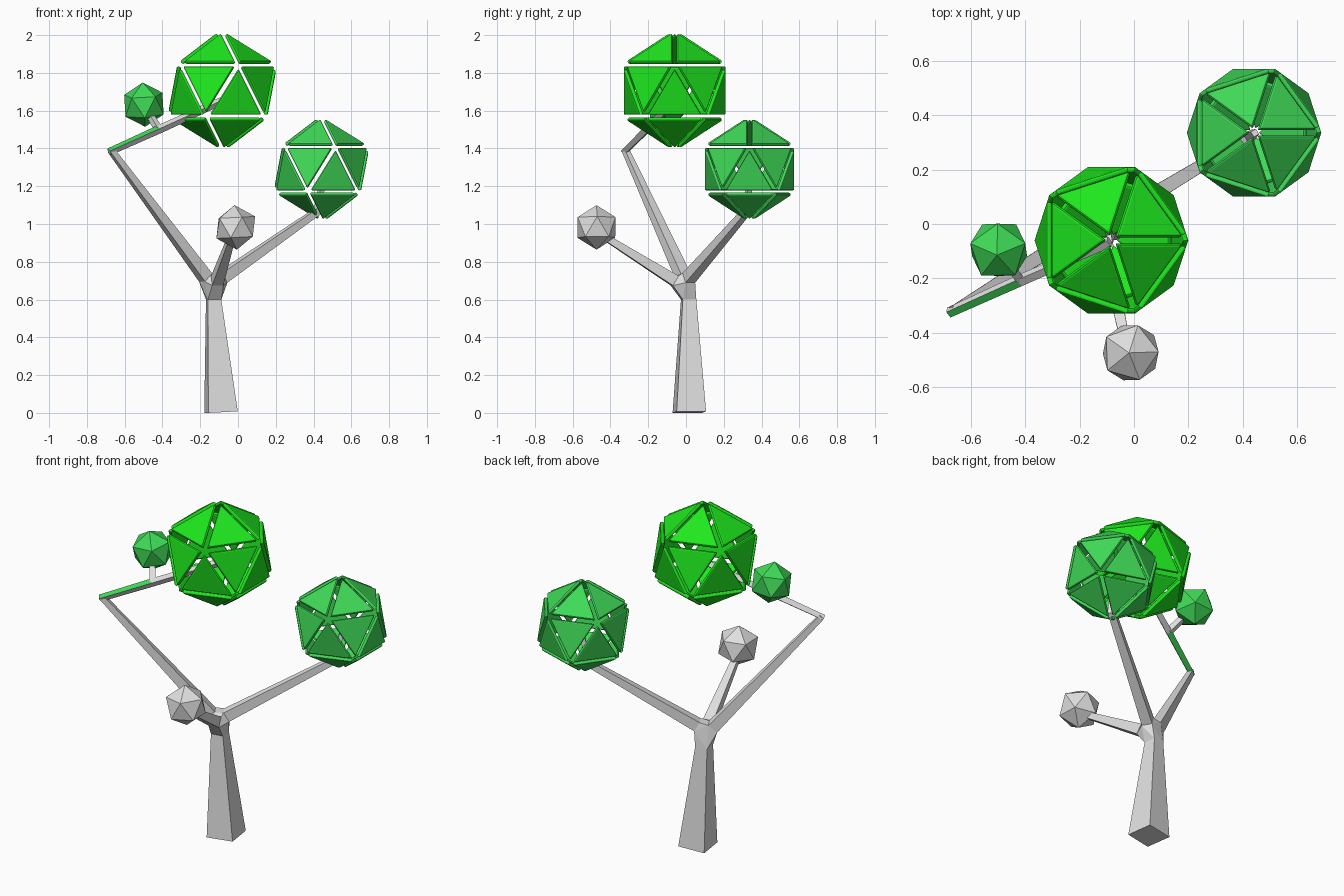
import bpy, bmesh, math
from mathutils import Vector, Matrix, Euler

if "Cube" in bpy.data.objects:
    bpy.data.objects.remove(bpy.data.objects["Cube"])


def material(name, rgb):
    m = bpy.data.materials.new(name)
    m.diffuse_color = (*rgb, 1)
    m.use_nodes = True
    m.node_tree.nodes["Principled BSDF"].inputs["Base Color"].default_value = m.diffuse_color
    return m


GREY = material("bark grey", (0.74, 0.74, 0.74))
BRIGHT = material("bright green", (0.013, 0.80, 0.013))
LEAF = material("leaf green", (0.05, 0.70, 0.095))


def finish(name, bm, mats):
    bmesh.ops.recalc_face_normals(bm, faces=bm.faces[:])
    me = bpy.data.meshes.new(name)
    bm.to_mesh(me)
    bm.free()
    for m in mats:
        me.materials.append(m)
    ob = bpy.data.objects.new(name, me)
    bpy.context.collection.objects.link(ob)
    return ob


def square(center, direction, width, turn=0.0):
    """Four corners of a square section across the given direction."""
    d = Vector(direction).normalized()
    side = d.cross(Vector((0, 0, 1))).normalized()
    up = side.cross(d)
    r = width / math.sqrt(2)
    angles = [math.radians(turn + 45 + 90 * i) for i in range(4)]
    return [Vector(center) + (side * math.cos(a) + up * math.sin(a)) * r for a in angles]


def loft(name, rings, green_segment=None):
    """Four-sided tapered limb; one stretch may have green top and bottom faces."""
    bm = bmesh.new()
    loops = [[bm.verts.new(p) for p in ring] for ring in rings]
    for s, (a, b) in enumerate(zip(loops, loops[1:])):
        for i in range(4):
            j = (i + 1) % 4
            f = bm.faces.new((a[i], a[j], b[j], b[i]))
            if s == green_segment and i in (0, 2):
                f.material_index = 1
    bm.faces.new(loops[0])
    bm.faces.new(loops[-1])
    return finish(name, bm, [GREY, LEAF] if green_segment is not None else [GREY])


def limb_rings(points, widths, turn=0.0):
    pts = [Vector(p) for p in points]
    rings = []
    for i, p in enumerate(pts):
        before = (p - pts[i - 1]).normalized() if i else Vector()
        after = (pts[i + 1] - p).normalized() if i < len(pts) - 1 else Vector()
        rings.append(square(p, before + after, widths[i], turn))
    return rings


def ball(name, center, radius, mat, rot=(0, 0, 0)):
    bm = bmesh.new()
    mtx = Matrix.Translation(center) @ Euler([math.radians(a) for a in rot]).to_matrix().to_4x4()
    bmesh.ops.create_icosphere(bm, subdivisions=1, radius=radius, matrix=mtx)
    return finish(name, bm, [mat])


def panel_ball(name, center, scale, mat):
    """Hollow icosahedron of twenty separate thick triangular panels."""
    radius, gap, thick = 0.327 * scale, 0.0175 * scale, 0.023 * scale
    src, bm = bmesh.new(), bmesh.new()
    bmesh.ops.create_icosphere(src, subdivisions=1, radius=radius)
    for f in src.faces:
        c = f.calc_center_median()
        n = c.normalized()
        corners = [v.co - (v.co - c).normalized() * 2 * gap for v in f.verts]
        top = [bm.verts.new(p) for p in corners]
        low = [bm.verts.new(p - n * thick) for p in corners]
        bm.faces.new(top)
        bm.faces.new(low[::-1])
        for i in range(3):
            j = (i + 1) % 3
            bm.faces.new((top[i], low[i], low[j], top[j]))
    src.free()
    ob = finish(name, bm, [mat])
    ob.location = center
    bev = ob.modifiers.new("soft edges", 'BEVEL')
    bev.width = 0.008 * scale
    bev.segments = 2
    return ob


# Trunk: slightly turned square, tapering upward
def trunk_ring(x, y, z, w):
    return [Vector((x, y, z)) + Matrix.Rotation(math.radians(8), 3, 'Z') @ Vector((sx * w / 2, sy * w / 2, 0))
            for sx, sy in ((-1, -1), (1, -1), (1, 1), (-1, 1))]


trunk_top = trunk_ring(-0.129, 0.014, 0.60, 0.072)
base = trunk_ring(-0.09, 0.0175, 0.0, 0.157)
base[1].z = base[2].z = 0.008
loft("trunk", [base, trunk_top])

# Limbs
left = limb_rings([(-0.17, -0.012, 0.715), (-0.672, -0.32, 1.39)], [0.062, 0.03])
right = limb_rings([(-0.085, 0.015, 0.715), (0.425, 0.322, 1.07), (0.445, 0.335, 1.22)],
                   [0.06, 0.038, 0.022])
front = limb_rings([(-0.11, -0.06, 0.70), (-0.035, -0.42, 0.925)], [0.06, 0.034])
loft("left_branch", left)
loft("left_branch_tip", limb_rings([(-0.682, -0.326, 1.382), (-0.42, -0.208, 1.50), (-0.09, -0.065, 1.65)],
                                   [0.028, 0.032, 0.03], turn=-30), green_segment=0)
loft("right_branch", right)
loft("front_branch", front)
loft("twig", limb_rings([(-0.42, -0.205, 1.50), (-0.48, -0.12, 1.60)], [0.032, 0.028]))

# Fork where the limbs leave the trunk
bm = bmesh.new()
for p in trunk_top + left[0] + right[0] + front[0]:
    bm.verts.new(p)
bmesh.ops.convex_hull(bm, input=bm.verts[:])
bmesh.ops.delete(bm, geom=[v for v in bm.verts if not v.link_faces], context='VERTS')
finish("fork", bm, [GREY])

# Foliage and bud balls
panel_ball("large_crown", (-0.083, -0.06, 1.706), 1.0, BRIGHT)
panel_ball("side_crown", (0.442, 0.336, 1.29), 0.875, LEAF)
ball("small_crown", (-0.498, -0.095, 1.632), 0.119, LEAF, (8, -6, 18))
ball("grey_bud", (-0.012, -0.474, 0.982), 0.118, GREY, (0, -3, 2))
